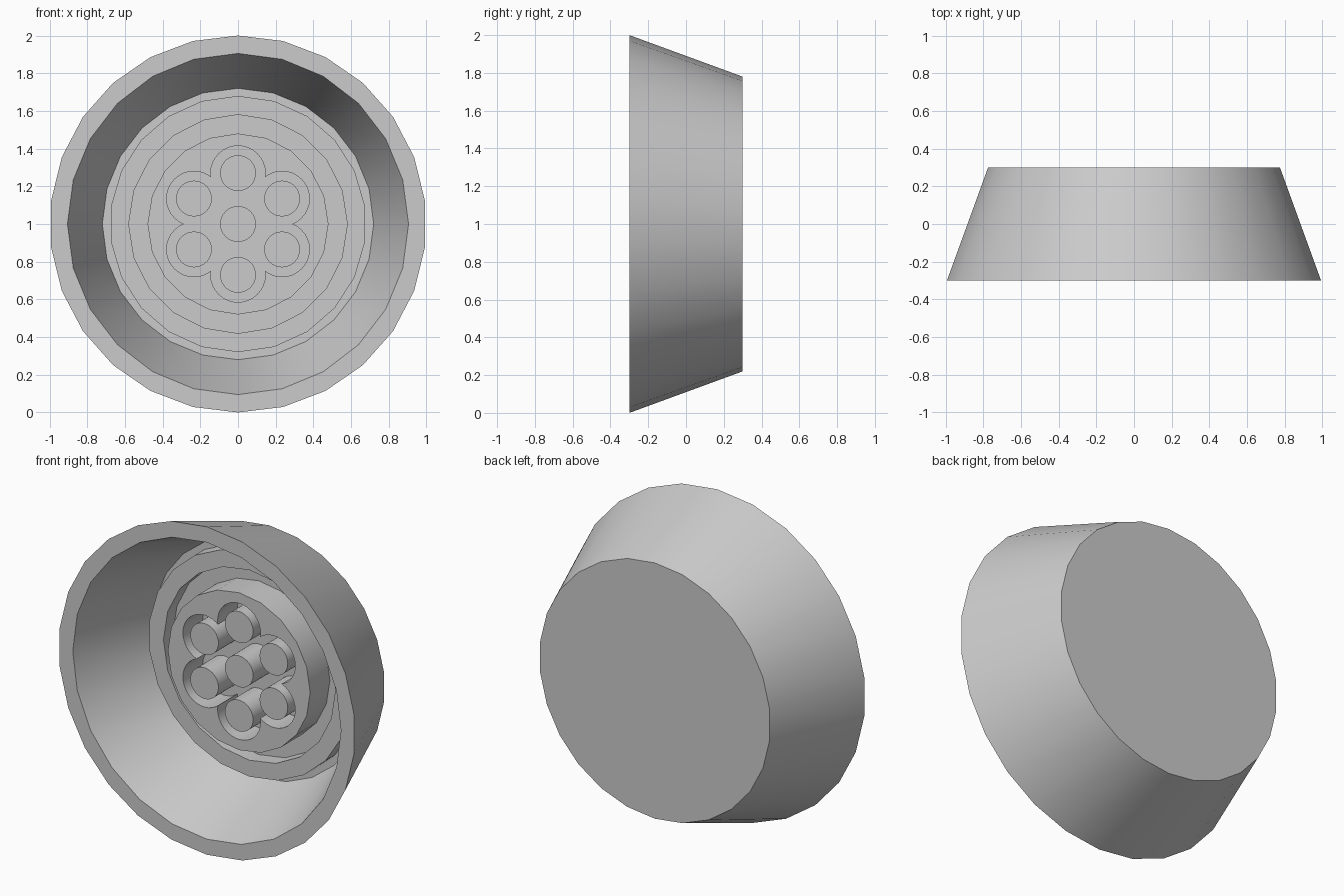
import bpy, bmesh
from math import sin, cos, pi, radians

old = bpy.data.objects.get("Cube")
if old:
    bpy.data.objects.remove(old, do_unlink=True)

grey = bpy.data.materials.new("light_grey")
grey.use_nodes = True
grey.diffuse_color = (0.6, 0.6, 0.6, 1)
grey.node_tree.nodes["Principled BSDF"].inputs["Base Color"].default_value = (0.6, 0.6, 0.6, 1)


def frustum(name, sides, front, back, x=0, z=1):
    """Closed cone section along y; front and back are (y, radius)."""
    bm = bmesh.new()
    rings = []
    for y, r in (front, back):
        turns = [2 * pi * i / sides for i in range(sides)]
        rings.append([bm.verts.new((x + r * sin(a), y, z + r * cos(a))) for a in turns])
    a, b = rings
    bm.faces.new(a)
    bm.faces.new(b[::-1])
    for i in range(sides):
        j = (i + 1) % sides
        bm.faces.new((a[i], b[i], b[j], a[j]))
    bmesh.ops.recalc_face_normals(bm, faces=bm.faces)
    mesh = bpy.data.meshes.new(name)
    bm.to_mesh(mesh)
    bm.free()
    mesh.materials.append(grey)
    obj = bpy.data.objects.new(name, mesh)
    bpy.context.collection.objects.link(obj)
    return obj


def carve(obj, cutter):
    """Subtract the cutter for good and remove it."""
    mod = obj.modifiers.new("carve", "BOOLEAN")
    mod.operation = "DIFFERENCE"
    mod.solver = "EXACT"
    mod.object = cutter
    bpy.context.view_layer.update()
    graph = bpy.context.evaluated_depsgraph_get()
    mesh = bpy.data.meshes.new_from_object(obj.evaluated_get(graph))
    obj.modifiers.clear()
    obj.data = mesh
    bpy.data.objects.remove(cutter, do_unlink=True)


FLOOR, EMBED = 0.2, 0.22

# Tapered housing with a tapered bowl
housing = frustum("housing", 26, (-0.3, 1.0), (0.3, 0.78))
carve(housing, frustum("bowl_cutter", 24, (-0.4, 0.942), (FLOOR, 0.72)))

# Low ring on the bowl floor
ring = frustum("floor_ring", 22, (0.11, 0.68), (EMBED, 0.68))
carve(ring, frustum("ring_cutter", 20, (0, 0.58), (0.25, 0.58)))

# Raised disc with a petal-shaped pocket, and the pins that stand in it
disc = frustum("centre_disc", 20, (0.01, 0.48), (EMBED, 0.48))
carve(disc, frustum("pocket_cutter", 32, (-0.1, 0.2), (0.25, 0.2)))
parts = [housing, ring, disc, frustum("centre_pin", 32, (0.01, 0.095), (EMBED, 0.095))]
for i in range(6):
    x, z = 0.27 * sin(i * pi / 3), 1 + 0.27 * cos(i * pi / 3)
    carve(disc, frustum("petal_cutter", 32, (-0.1, 0.145), (0.25, 0.145), x, z))
    parts.append(frustum(f"outer_pin_{i + 1}", 32, (0.01, 0.095), (EMBED, 0.095), x, z))

# Smooth walls, sharp rims
bpy.ops.object.select_all(action="DESELECT")
for obj in parts:
    obj.select_set(True)
bpy.context.view_layer.objects.active = housing
bpy.ops.object.shade_smooth_by_angle(angle=radians(30))
